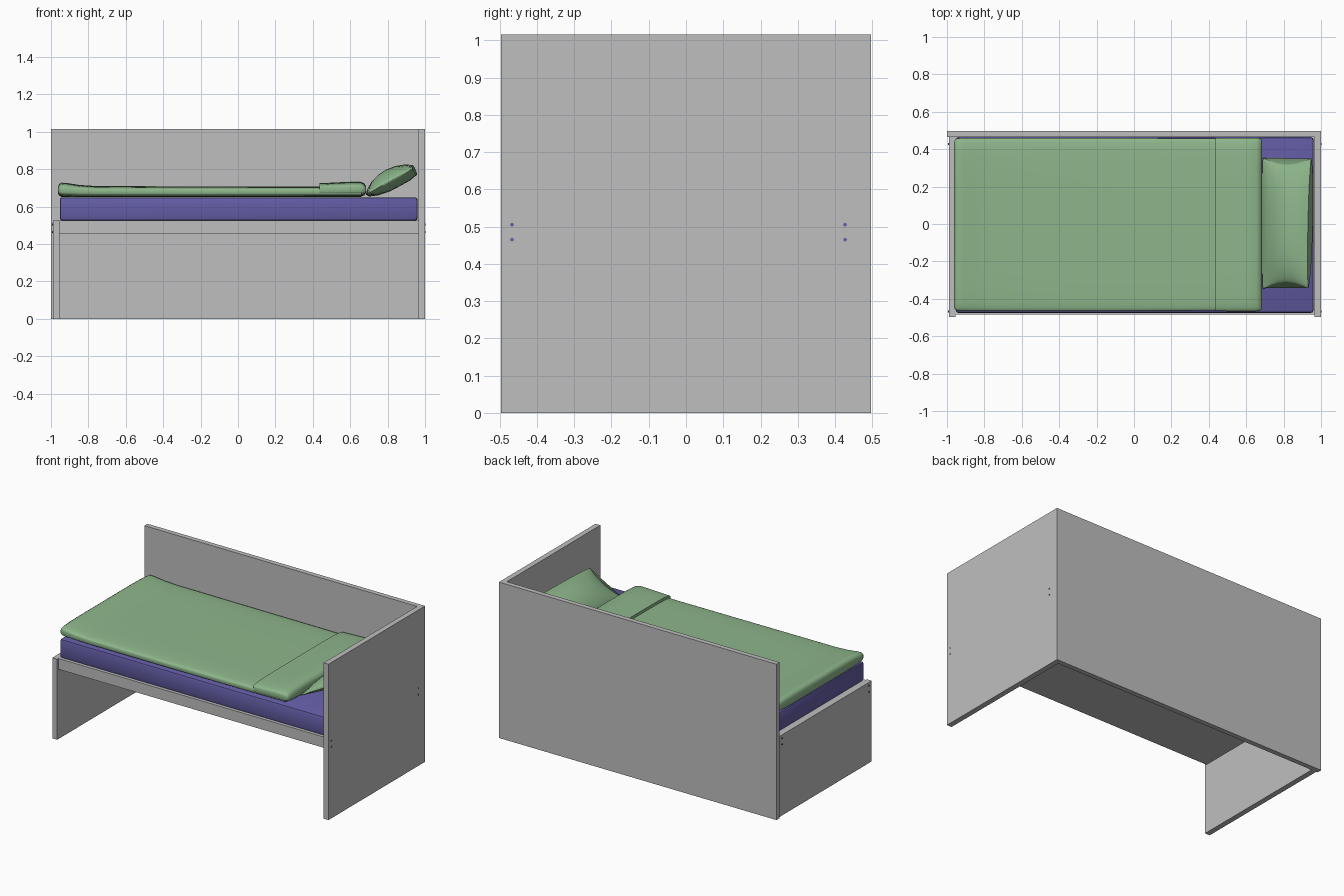
import bpy, bmesh, math
from mathutils import Vector

cube = bpy.data.objects.get("Cube")
if cube:
    bpy.data.objects.remove(cube)


def material(name, rgb):
    m = bpy.data.materials.new(name)
    m.use_nodes = True
    m.diffuse_color = (*rgb, 1)
    m.node_tree.nodes["Principled BSDF"].inputs["Base Color"].default_value = (*rgb, 1)
    return m


GREY = material("grey board", (0.52, 0.52, 0.52))
GREEN = material("green fabric", (0.27, 0.47, 0.26))
PURPLE = material("purple fabric", (0.125, 0.11, 0.38))


def finish(bm, name, mat, smooth=None):
    bmesh.ops.recalc_face_normals(bm, faces=bm.faces)
    me = bpy.data.meshes.new(name)
    bm.to_mesh(me)
    bm.free()
    me.materials.append(mat)
    ob = bpy.data.objects.new(name, me)
    bpy.context.collection.objects.link(ob)
    if smooth:
        bpy.ops.object.select_all(action='DESELECT')
        ob.select_set(True)
        bpy.context.view_layer.objects.active = ob
        bpy.ops.object.shade_smooth_by_angle(angle=math.radians(smooth))
    return ob


def box(name, mat, xs, ys, zs, bevel=0):
    bm = bmesh.new()
    bmesh.ops.create_cube(bm, size=1)
    for v in bm.verts:
        v.co = [(a + b) / 2 + c * (b - a) for (a, b), c in zip((xs, ys, zs), v.co)]
    if bevel:
        bmesh.ops.bevel(bm, geom=bm.edges[:], offset=bevel, segments=2,
                        profile=0.5, affect='EDGES')
    return finish(bm, name, mat, 35 if bevel else None)


def loft(name, mat, rings, smooth):
    """Skin a list of closed rings and cap both ends."""
    bm = bmesh.new()
    rows = [[bm.verts.new(p) for p in ring] for ring in rings]
    n = len(rows[0])
    for a, b in zip(rows, rows[1:]):
        for i in range(n):
            j = (i + 1) % n
            bm.faces.new((a[i], a[j], b[j], b[i]))
    bm.faces.new(rows[0])
    bm.faces.new(rows[-1][::-1])
    bmesh.ops.remove_doubles(bm, verts=bm.verts, dist=0.0002)
    return finish(bm, name, mat, smooth)


def cloth_ring(x, half_width, low, high, power=5, n=48):
    """Soft flattened cross-section across the bed."""
    ring = []
    for i in range(n):
        t = 2 * math.pi * (i + 0.5) / n
        c, s = math.cos(t), math.sin(t)
        y = half_width * math.copysign(abs(c) ** (2 / power), c)
        z = (low + high) / 2 + (high - low) / 2 * math.copysign(abs(s) ** (2 / power), s)
        ring.append((x, y - 0.003, z))
    return ring


# Bed frame
box("back_panel", GREY, (-1, 1), (0.465, 0.497), (0, 1.015))
box("head_panel", GREY, (0.965, 1), (-0.497, 0.465), (0, 1.015))
box("foot_panel", GREY, (-0.99, -0.955), (-0.497, 0.465), (0, 0.525))
box("bed_base", GREY, (-0.955, 0.965), (-0.485, 0.465), (0.455, 0.525))

# Screw heads on the outside of both end panels
for side, x in (("head", 0.999), ("foot", -0.991)):
    for y in (-0.467, 0.427):
        for z in (0.465, 0.505):
            bm = bmesh.new()
            bmesh.ops.create_cone(bm, cap_ends=True, segments=8, radius1=0.005,
                                  radius2=0.005, depth=0.008)
            for v in bm.verts:
                v.co = (x + v.co.z, y + v.co.x, z + v.co.y)
            finish(bm, side + "_screw", PURPLE)

# Mattress
box("mattress", PURPLE, (-0.953, 0.96), (-0.475, 0.464), (0.525, 0.65), 0.014)

# Blanket, thicker at the foot end
blanket = [(-0.962, 0.44, 0.672, 0.705), (-0.957, 0.455, 0.66, 0.72),
           (-0.945, 0.461, 0.652, 0.728), (-0.92, 0.463, 0.65, 0.727),
           (-0.85, 0.463, 0.65, 0.716), (-0.76, 0.463, 0.65, 0.71),
           (-0.2, 0.463, 0.65, 0.708), (0.66, 0.46, 0.652, 0.707)]
loft("blanket", GREEN, [cloth_ring(*r) for r in blanket], 60)

# Folded-over band of the blanket
fold = [(0.436, 0.463, 0.655, 0.726), (0.5, 0.464, 0.655, 0.728),
        (0.6, 0.464, 0.655, 0.733), (0.655, 0.464, 0.655, 0.733),
        (0.675, 0.461, 0.66, 0.724), (0.685, 0.45, 0.675, 0.708)]
loft("blanket_fold", GREEN, [cloth_ring(*r) for r in fold], 60)

# Pillow: side profile that pinches onto a slanted seam at both ends
profile = [(0.683, 0.665), (0.692, 0.695), (0.715, 0.735), (0.75, 0.77), (0.79, 0.797),
           (0.84, 0.817), (0.89, 0.825), (0.93, 0.823), (0.942, 0.795), (0.956, 0.77),
           (0.92, 0.74), (0.87, 0.712), (0.81, 0.68), (0.75, 0.66), (0.70, 0.654)]
foot, head = Vector((0.69, 0.67)), Vector((0.945, 0.805))
chord = head - foot


def pillow_ring(v):
    ring = []
    fullness = max(0.0, 1 - abs(v) ** 2.5) ** 0.7
    for p in profile:
        t = min(1, max(0, (Vector(p) - foot).dot(chord) / chord.length_squared))
        seam = foot + chord * t
        q = seam.lerp(Vector(p), 0.06 + 0.94 * fullness)
        half = 0.315 + 0.035 * (2 * t - 1) ** 2
        ring.append((q.x + 0.008 * v * t, half * v + 0.003, q.y))
    return ring


steps = 28
loft("pillow", GREEN, [pillow_ring(math.sin(math.pi * (i / steps - 0.5)))
                       for i in range(steps + 1)], 50)
